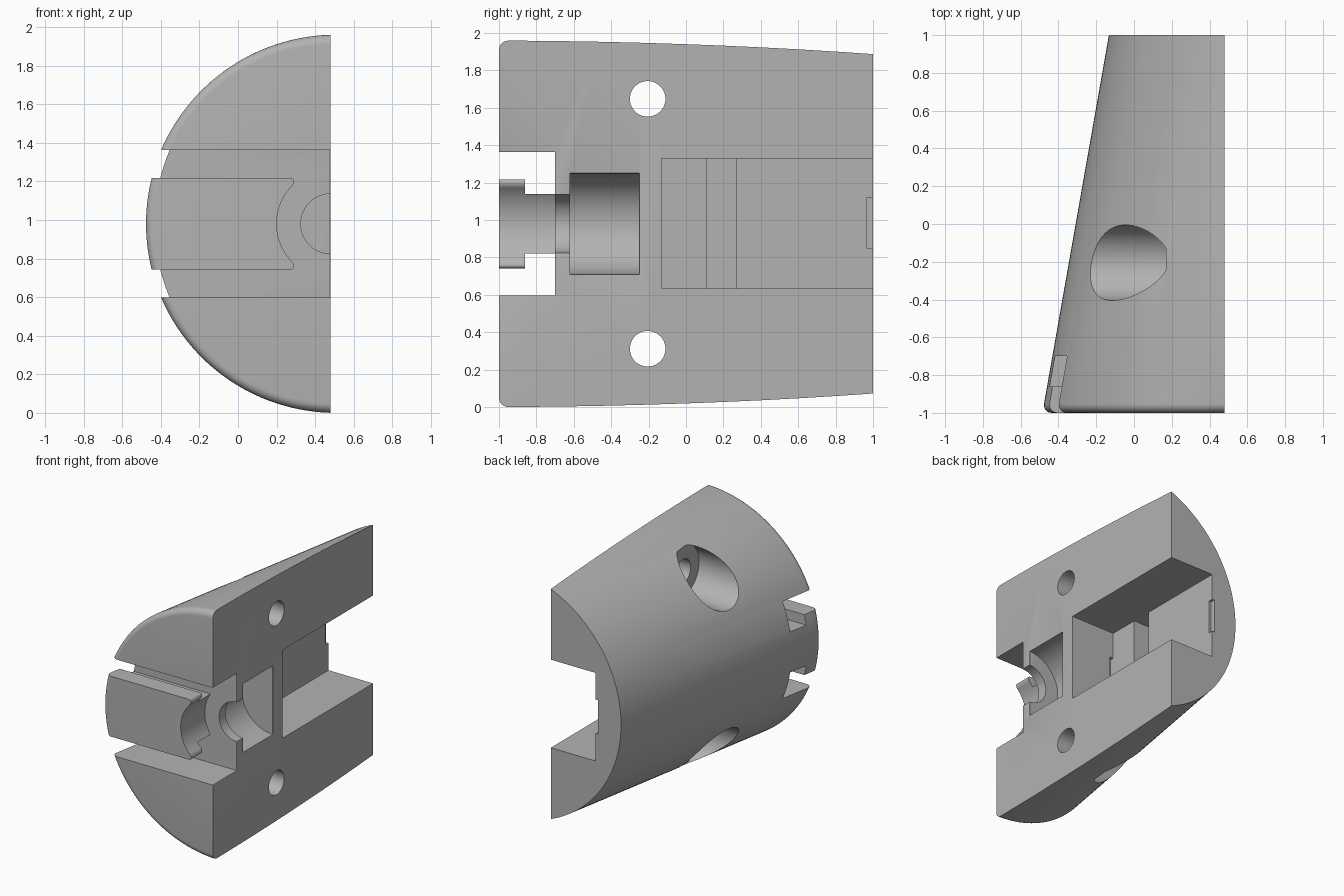
import bpy, bmesh, math
from mathutils import Vector

cube = bpy.data.objects.get("Cube")
if cube:
    bpy.data.objects.remove(cube, do_unlink=True)

FLAT, MID = 0.48, 0.98          # split plane (x) and centre height (z)

grey = bpy.data.materials.new("plain grey")
grey.use_nodes = True
grey.diffuse_color = (0.45, 0.45, 0.45, 1)
grey.node_tree.nodes["Principled BSDF"].inputs["Base Color"].default_value = (0.45, 0.45, 0.45, 1)


def to_object(bm, name):
    bmesh.ops.recalc_face_normals(bm, faces=bm.faces)
    mesh = bpy.data.meshes.new(name)
    bm.to_mesh(mesh)
    bm.free()
    obj = bpy.data.objects.new(name, mesh)
    bpy.context.collection.objects.link(obj)
    return obj


def box(name, x, y, z):
    bm = bmesh.new()
    bmesh.ops.create_cube(bm, size=1)
    for v in bm.verts:
        v.co = [a + (b - a) * (c + 0.5) for (a, b), c in zip((x, y, z), v.co)]
    return to_object(bm, name)


def rod(name, axis, start, end, radius, u, z, sides=64):
    """Cylinder along x (u is its y) or along y (u is its x)."""
    bm = bmesh.new()
    rings = []
    for s in (start, end):
        ring = []
        for i in range(sides):
            a = 2 * math.pi * (i + 0.5) / sides
            c, h = u + radius * math.cos(a), z + radius * math.sin(a)
            ring.append(bm.verts.new((s, c, h) if axis == "x" else (c, s, h)))
        rings.append(ring)
    for i in range(sides):
        j = (i + 1) % sides
        bm.faces.new((rings[0][i], rings[0][j], rings[1][j], rings[1][i]))
    bm.faces.new(rings[0])
    bm.faces.new(rings[1])
    return to_object(bm, name)


# Leaning half cylinder with a rounded front rim
def make_body():
    bm = bmesh.new()
    sides, fillet, steps = 160, 0.05, 6
    levels = []
    for k in range(steps + 1):
        a = math.pi / 2 * k / steps
        levels.append((-1 + fillet * (1 - math.sin(a)), fillet * (1 - math.cos(a))))
    levels = levels[::-1] + [(1, 0)]
    rings = []
    for y, inset in levels:
        cx = 0.50 + 0.176 * (y + 1)
        rings.append([bm.verts.new((cx + (0.985 - inset) * math.cos(t), y, MID + (0.98 - inset) * math.sin(t)))
                      for t in (2 * math.pi * i / sides for i in range(sides))])
    for a, b in zip(rings, rings[1:]):
        for i in range(sides):
            j = (i + 1) % sides
            bm.faces.new((a[i], a[j], b[j], b[i]))
    bm.faces.new(rings[0])
    bm.faces.new(rings[-1])
    bmesh.ops.bisect_plane(bm, geom=bm.verts[:] + bm.edges[:] + bm.faces[:], dist=1e-5,
                           plane_co=(FLAT, 0, 0), plane_no=(1, 0, 0), clear_outer=True)
    bmesh.ops.holes_fill(bm, edges=[e for e in bm.edges if e.is_boundary])
    return to_object(bm, "half_shell_body")


body = make_body()
cutters = []

# Front slot around the tab, screw holes and counterbores, mirrored about the centre height
for side in (1, -1):
    def zr(a, b):
        return sorted((MID + side * a, MID + side * b))
    cutters += [
        box("slot_cut", (-1, 1), (-1.2, -0.70), zr(0.238, 0.383)),
        box("neck_cut", (-1, 1), (-0.86, -0.70), zr(0.16, 0.30)),
        rod("screw_hole_cut", "x", -1, 1, 0.095, -0.205, MID + side * 0.668),
        rod("counterbore_cut", "x", -1, 0.17, 0.2, -0.205, MID + side * 0.668),
    ]

# Tab end, cable bore and wide bore
cutters += [
    box("tab_end_cut", (0.29, 1), (-1.2, -0.70), (0.65, 1.3)),
    rod("tab_arc_cut", "y", -1.2, -0.70, 0.28, FLAT, MID),
    rod("cable_bore_cut", "y", -0.8, -0.5, 0.155, FLAT, MID),
    rod("wide_bore_cut", "y", -0.62, -0.25, 0.27, FLAT, MID),
]

# Rear pocket with a cross groove and two shallow recesses
cutters += [
    box("pocket_cut", (0.09, 1), (-0.13, 1.2), (0.635, 1.33)),
    box("groove_cut", (-0.08, 0.2), (0.11, 0.27), (0.635, 1.33)),
    box("rear_recess_cut", (0.07, 0.2), (0.965, 1.2), (0.85, 1.12)),
    box("inner_recess_cut", (0.09, 0.12), (-0.16, -0.1), (0.85, 1.12)),
]

bpy.ops.object.select_all(action="DESELECT")
bpy.context.view_layer.objects.active = body
body.select_set(True)
for cutter in cutters:
    mod = body.modifiers.new("cut", "BOOLEAN")
    mod.operation, mod.solver, mod.object = "DIFFERENCE", "EXACT", cutter
    bpy.ops.object.modifier_apply(modifier=mod.name)
    bpy.data.objects.remove(cutter, do_unlink=True)

# Soften the slot and bore mouths and the tab corners
bm = bmesh.new()
bm.from_mesh(body.data)
bmesh.ops.remove_doubles(bm, verts=bm.verts, dist=1e-5)


def is_mouth(e):
    return all(abs(v.co.x - FLAT) < 1e-4 and -0.99 < v.co.y < -0.24 or
               abs(v.co.x - FLAT) < 1e-4 and abs(v.co.z - MID) < 0.4 for v in e.verts) \
        and all(abs(v.co.z - MID) < 0.4 and v.co.y < -0.24 for v in e.verts)


def is_tab_corner(e):
    a, b = (v.co for v in e.verts)
    along_y = abs(a.x - b.x) < 1e-4 and abs(a.z - b.z) < 1e-4
    return along_y and a.y < -0.85 and b.y < -0.85 and abs(a.x - 0.29) < 0.01 and e.calc_length() > 0.05


for rule, size in ((is_mouth, 0.018), (is_tab_corner, 0.018)):
    edges = [e for e in bm.edges if rule(e) and len(e.link_faces) == 2 and e.calc_face_angle(0) > 0.5]
    bmesh.ops.bevel(bm, geom=edges, offset=size, segments=3, profile=0.5, affect="EDGES", clamp_overlap=True)
bm.to_mesh(body.data)
bm.free()

body.data.materials.clear()
body.data.materials.append(grey)
bpy.ops.object.shade_smooth_by_angle(angle=math.radians(30))
